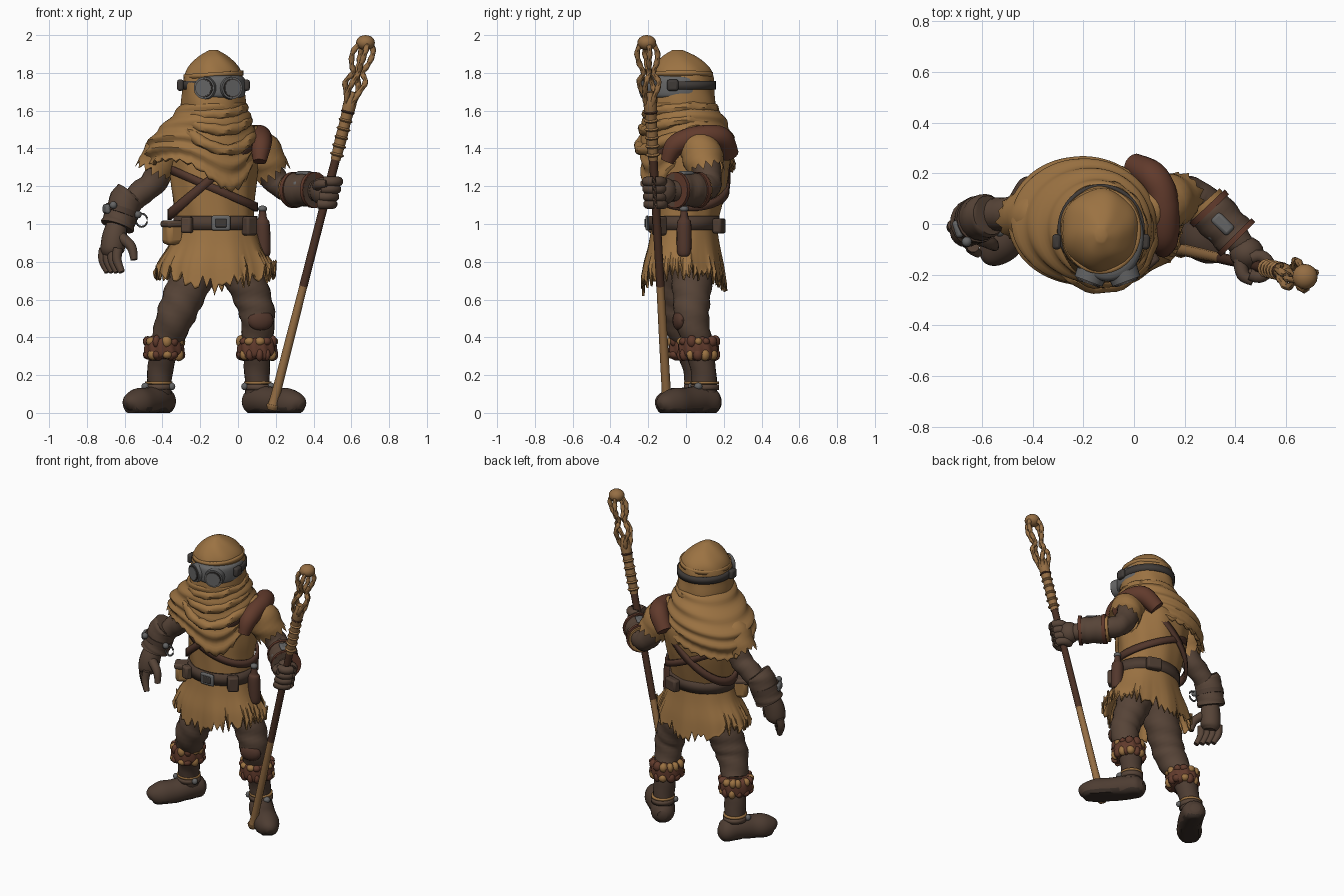
import bpy, bmesh, math, random
from mathutils import Vector, Matrix

random.seed(4)
if "Cube" in bpy.data.objects:
    bpy.data.objects.remove(bpy.data.objects["Cube"])
TAU = math.tau
made = []


def material(name, *rgb):
    m = bpy.data.materials.new(name)
    m.diffuse_color = (*rgb, 1)
    m.use_nodes = True
    for node in m.node_tree.nodes:
        if node.type == 'BSDF_PRINCIPLED':
            node.inputs["Base Color"].default_value = (*rgb, 1)
    return m


CLOTH = material("tan cloth", .33, .17, .055)
HIDE = material("dark brown hide", .095, .058, .039)
BOOT = material("boot leather", .075, .046, .032)
SOLE = material("boot sole", .04, .027, .02)
LEATHER = material("red brown leather", .12, .043, .025)
HOLSTER = material("dark red leather", .085, .038, .025)
WOOD = material("pale wood", .30, .155, .057)
DARKWOOD = material("dark wood", .07, .03, .018)
METAL = material("grey metal", .13, .13, .13)
DARK = material("dark strap", .05, .043, .039)


def finish(name, bm, *mats):
    bmesh.ops.recalc_face_normals(bm, faces=bm.faces)
    me = bpy.data.meshes.new(name)
    bm.to_mesh(me)
    bm.free()
    for m in mats:
        me.materials.append(m)
    ob = bpy.data.objects.new(name, me)
    bpy.context.scene.collection.objects.link(ob)
    made.append(ob)
    return ob


def spline(rows, k=5):
    """Catmull-Rom through tuples of any length."""
    out = []
    for i in range(len(rows) - 1):
        a, b, c, d = (rows[max(0, min(len(rows) - 1, i + o))] for o in (-1, 0, 1, 2))
        for s in range(k):
            t = s / k
            out.append([.5 * (2*q + (r-p)*t + (2*p-5*q+4*r-w)*t*t + (3*q-p-3*r+w)*t**3)
                        for p, q, r, w in zip(a, b, c, d)])
    return out + [list(rows[-1])]


def skin(name, rings, mat, cap=True, loop=False, thick=0):
    bm = bmesh.new()
    vs = [[bm.verts.new(p) for p in ring] for ring in rings]
    n = len(vs[0])
    for i in range(len(vs) if loop else len(vs) - 1):
        a, b = vs[i], vs[(i + 1) % len(vs)]
        for j in range(n):
            bm.faces.new((a[j], a[(j + 1) % n], b[(j + 1) % n], b[j]))
    if cap and not loop:
        bm.faces.new(vs[0])
        bm.faces.new(vs[-1])
    ob = finish(name, bm, mat)
    if thick:
        ob.modifiers.new("thickness", 'SOLIDIFY').thickness = thick
    return ob


def loft(name, rows, mat, warp=None, n=64, cap=True, thick=0, k=5):
    """Horizontal ellipses: x, y, z, x radius, y radius."""
    rows = spline(rows, k)
    rings = []
    for i, (x, y, z, rx, ry) in enumerate(rows):
        ring = []
        for j in range(n):
            a, t = TAU * j / n, i / (len(rows) - 1)
            s, dz = warp(a, t, j) if warp else (1, 0)
            ring.append(Vector((x + rx*s*math.cos(a), y + ry*s*math.sin(a), z + dz)))
        rings.append(ring)
    return skin(name, rings, mat, cap, False, thick)


def tube(name, rows, mat, n=16, jag=0, loop=False, k=5, lumps=0, flat_floor=False):
    """Round section swept along x, y, z, radius."""
    rows = list(rows) if loop else spline(rows, k)
    pts = [Vector(r[:3]) for r in rows]
    rings = []
    for i, p in enumerate(pts):
        nxt = pts[(i + 1) % len(pts)] if loop else pts[min(i + 1, len(pts) - 1)]
        prv = pts[i - 1] if loop else pts[max(i - 1, 0)]
        t = (nxt - prv).normalized()
        u = t.cross(Vector((0, 0, 1)) if loop else Vector((0, 1, 0))).normalized()
        v = t.cross(u)
        ring = []
        for j in range(n):
            a = TAU * j / n
            r = rows[i][3] * (1 + lumps * math.sin(i * 1.5 + 2 * a))
            q = p + u * r * math.cos(a) + v * r * math.sin(a)
            if i == len(pts) - 1 and jag:
                q += t * jag * (j % 2) * random.uniform(.4, 1)
            if flat_floor:
                q.z = max(q.z, 0)
            ring.append(q)
        rings.append(ring)
    return skin(name, rings, mat, not jag, loop)


def hoop(name, c, z, rx, ry, h, mat, tilt=0, thick=.02):
    rows = [(*c, z - h / 2, rx, ry), (*c, z + h / 2, rx, ry)]
    return loft(name, rows, mat, lambda a, t, j: (1, tilt * math.cos(a)), 48, False, thick, 1)


def place(c, size, rot):
    return Matrix.Translation(c) @ Matrix.Rotation(rot, 4, 'Z') @ Matrix.Diagonal((*size, 1))


def ball(name, c, size, mat, rot=0):
    bm = bmesh.new()
    bmesh.ops.create_uvsphere(bm, u_segments=16, v_segments=10, radius=1, matrix=place(c, size, rot))
    return finish(name, bm, mat)


def box(name, c, size, mat, rot=0, bevel=.012):
    bm = bmesh.new()
    bmesh.ops.create_cube(bm, size=1, matrix=place(c, size, rot))
    mod = finish(name, bm, mat).modifiers.new("soft edge", 'BEVEL')
    mod.width, mod.segments = bevel, 2


# Torso, hood and layered scarf
loft("tunic_body", [(-.12, -.01, .97, .2, .165), (-.13, .01, 1.12, .215, .185),
     (-.13, .025, 1.25, .23, .2), (-.13, .035, 1.4, .23, .2), (-.13, 0, 1.56, .15, .15)], CLOTH,
     lambda a, t, j: (1 + .015 * math.sin(9 * a + 5 * t), 0))


def toward(a, direction, width):
    return max(0, math.cos(a - direction)) ** width


loft("mantle", [(-.13, -.03, 1.64, .165, .185), (-.15, -.01, 1.56, .215, .215),
     (-.19, .01, 1.46, .272, .24), (-.205, .015, 1.38, .285, .245), (-.2, .015, 1.3, .275, .24)], CLOTH,
     lambda a, t, j: (1 + .034 * math.sin(TAU * 4.5 * t + 1.5 * math.cos(a)) + .07 * t * toward(a, -.95, 4),
                      t * (.06 * math.cos(a) - .16 * toward(a, -.9, 5) + .08 * toward(a, -2.5, 2))
                      + .012 * t**8 * math.sin(j * 2.3)),
     80, False, .02, 7)
for i in range(3):
    ring = []
    for j in range(48):
        a = TAU * j / 48
        ring.append((-.13 + (.155 + .022*i) * math.cos(a), -.03 + (.175 + .02*i) * math.sin(a),
                     1.6 - .055*i - .045*(i + .5) * toward(a, -1.25, 2) + .02 * math.cos(a + i), .03))
    tube("scarf_fold", ring, CLOTH, 10, loop=True, lumps=.12)
loft("hood", [(-.13, -.03, 1.54, .155, .18), (-.13, -.03, 1.62, .17, .19), (-.13, -.03, 1.7, .165, .18),
     (-.13, -.025, 1.77, .16, .17), (-.13, -.025, 1.83, .135, .148), (-.13, -.035, 1.885, .08, .095),
     (-.13, -.045, 1.922, .02, .025)], CLOTH, lambda a, t, j: (1 + .018 * math.sin(6*a + 9*t), 0))
hoop("hood_brow", (-.13, -.027), 1.79, .158, .17, .025, CLOTH, .01)

# Goggles
hoop("goggle_strap", (-.13, -.02), 1.735, .172, .178, .045, DARK)
loft("goggle_frame", [(-.105, -.05, 1.665, .12, .15), (-.105, -.05, 1.685, .142, .174),
     (-.105, -.05, 1.765, .142, .174), (-.105, -.05, 1.785, .12, .15)], METAL)
for s in (-1, 1):
    for label, r, off, mat in (("rim", .062, 0, METAL), ("groove", .052, .006, DARK), ("glass", .046, .009, METAL)):
        bm = bmesh.new()
        m = (Matrix.Translation((-.105 + s * .066, -.203, 1.72)) @ Matrix.Rotation(s * .36, 4, 'Z')
             @ Matrix.Rotation(math.pi / 2, 4, 'X') @ Matrix.Translation((0, 0, off)))
        bmesh.ops.create_cone(bm, cap_ends=True, segments=28, radius1=r, radius2=r * .94, depth=.05, matrix=m)
        finish("goggle_" + label, bm, mat)
    box("goggle_hinge", (-.13 + s * .175, -.07, 1.735), (.035, .06, .06), DARK)

# Ragged skirt of the tunic, belt and straps
hem = [(.075 if j % 2 else 0) * random.random() + random.uniform(-.025, .025) for j in range(96)]
loft("tunic_skirt", [(-.12, -.01, 1.02, .205, .168), (-.12, -.012, .9, .24, .187),
     (-.125, -.015, .78, .292, .212), (-.125, -.015, .665, .318, .226)], CLOTH,
     lambda a, t, j: (1 + .035 * t * math.sin(9 * a), t**3 * (hem[j] + .09 * abs(math.cos(a)) - .025)),
     96, False, .014)
hoop("belt", (-.12, -.01), 1.005, .222, .187, .075, BOOT)
box("belt_buckle", (-.09, -.205, 1.005), (.1, .02, .08), METAL)
box("buckle_plate", (-.09, -.212, 1.005), (.06, .018, .045), DARK, bevel=.005)
hoop("chest_strap", (-.13, .022), 1.25, .243, .213, .055, HOLSTER, .2)
hoop("cross_strap", (-.13, .022), 1.19, .235, .208, .045, HOLSTER, -.1)
tube("shoulder_guard", [(.115, -.1, 1.33, .035), (.12, -.06, 1.41, .055), (.12, .02, 1.45, .06),
     (.11, .12, 1.465, .06), (.07, .19, 1.45, .06), (0, .23, 1.37, .05)], LEATHER)
box("side_pouch", (-.345, -.1, .95), (.1, .09, .12), CLOTH, .5, .025)
box("side_pouch_flap", (-.345, -.105, 1.0), (.106, .096, .035), HIDE, .5)
box("front_pouch", (-.27, -.17, .995), (.06, .05, .085), HIDE, -.4)
box("hip_pouch", (.06, -.14, .99), (.07, .06, .1), BOOT, .7)
tube("hip_holster", [(.13, -.01, 1.07, .018), (.13, -.01, 1.03, .024), (.13, -.01, 1.0, .038),
     (.135, -.01, .86, .038), (.135, -.01, .83, .028)], HOLSTER)
ball("holster_cap", (.13, -.01, 1.08), (.024, .024, .018), METAL)
box("back_pouch", (-.02, .175, .99), (.1, .05, .08), BOOT, -.3)

# Sleeves, arms and gauntlets
tube("right_sleeve", [(-.3, .03, 1.45, .08), (-.385, .03, 1.385, .105), (-.44, .03, 1.29, .098)], CLOTH, 28, .05, lumps=.04)
tube("left_sleeve", [(.03, .05, 1.45, .09), (.12, .08, 1.38, .11), (.17, .105, 1.29, .098)], CLOTH, 28, .05, lumps=.04)
tube("right_arm", [(-.38, .03, 1.37, .08), (-.44, .04, 1.23, .07), (-.52, .04, 1.16, .066), (-.61, .03, 1.07, .06)], HIDE, lumps=.04)
tube("left_arm", [(.11, .09, 1.37, .08), (.19, .12, 1.24, .07), (.26, .1, 1.19, .068),
     (.36, .0, 1.18, .06), (.45, -.12, 1.17, .05)], HIDE, lumps=.04)
tube("right_cuff", [(-.57, .035, 1.16, .078), (-.59, .03, 1.13, .088), (-.625, .015, 1.03, .088),
     (-.64, .005, .985, .09)], HIDE, 20, lumps=.03)
tube("left_cuff", [(.28, .08, 1.18, .075), (.305, .05, 1.18, .09), (.37, -.02, 1.18, .085),
     (.41, -.06, 1.18, .09)], HIDE, 20, lumps=.03)
tube("right_cuff_band", [(-.61, .02, 1.08, .093), (-.62, .016, 1.05, .093)], BOOT, 20, k=1)
for p, q, r, mat in (((.275, .085), (.29, .068), .084, CLOTH), ((.288, .07), (.305, .052), .096, LEATHER),
                     ((.395, -.045), (.41, -.06), .096, LEATHER)):
    tube("left_cuff_trim", [(*p, 1.18, r), (*q, 1.18, r)], mat, 20, k=1)
box("left_cuff_plate", (.35, 0, 1.267), (.05, .09, .025), METAL, .8)
box("right_cuff_plate", (-.695, -.02, 1.08), (.03, .07, .05), METAL, .3)
for x, y, z in ((-.66, -.07, 1.1), (-.53, -.03, 1.05), (.31, -.045, 1.21)):
    ball("cuff_buckle", (x, y, z), (.02, .02, .02), METAL)
tube("right_cuff_ring", [(-.51 + .03 * math.cos(TAU*j/16), -.02, 1.02 + .035 * math.sin(TAU*j/16), .006)
     for j in range(16)], METAL, 6, loop=True)

# Hands
tube("right_palm", [(-.64, 0, 1.0, .055), (-.655, -.02, .93, .065), (-.665, -.03, .86, .062), (-.665, -.035, .83, .04)], HIDE)
for i in range(4):
    x, y = -.71 + .025 * i, -.005 - .027 * i
    tube("right_finger", [(x, y, .87, .026), (x - .005, y - .01, .81, .024), (x + .02, y - .03, .745, .017)], HIDE, 10)
tube("right_thumb", [(-.62, -.05, .93, .03), (-.565, -.075, .88, .026), (-.55, -.09, .81, .018)], HIDE, 10)


def staff(z):
    return Vector((.175 + .255 * z, -.098 - .056 * z, z))


ball("left_palm", (.445, -.115, 1.175), (.068, .066, .072), HIDE)
for i in range(4):
    c = staff(1.105 + .04 * i)
    tube("left_finger", [(c.x + .045 * math.cos(a), c.y + .042 * math.sin(a), c.z, .026)
         for a in (2.2, 1.3, .4, -.5, -1.4, -2.3)], HIDE, 10, k=3)
tube("left_thumb", [(.42, -.14, 1.2, .03), (.43, -.2, 1.21, .026), (.47, -.225, 1.215, .02)], HIDE, 10)

# Legs and boots
legs = {
    "right": [(-.2, .0, .86, .12), (-.245, -.015, .72, .115), (-.295, -.03, .6, .107), (-.335, -.03, .5, .1),
              (-.38, .01, .38, .08), (-.41, .05, .24, .068), (-.42, .065, .1, .066)],
    "left": [(-.02, .02, .86, .12), (.035, .03, .72, .11), (.08, .03, .6, .098), (.105, .03, .5, .092),
             (.1, .06, .38, .078), (.1, .09, .24, .068), (.105, .1, .1, .066)]}
feet = {
    "right": [(-.37, .17, .06, .03), (-.39, .14, .06, .07), (-.43, .06, .065, .078), (-.48, -.02, .055, .078),
              (-.53, -.08, .05, .08), (-.57, -.125, .045, .055), (-.585, -.14, .035, .02)],
    "left": [(.06, .175, .06, .03), (.08, .14, .06, .07), (.13, .07, .065, .078), (.2, .0, .055, .078),
             (.265, -.065, .05, .08), (.32, -.115, .045, .055), (.34, -.135, .035, .02)]}
for side, path in legs.items():
    out = -1 if side == "right" else 1
    tube(side + "_leg", path[:5], HIDE, 20, lumps=.04)
    tube(side + "_boot_shaft", path[4:], BOOT, 20, lumps=.03)
    foot = tube(side + "_boot", feet[side], BOOT, 20, flat_floor=True)
    foot.data.materials.append(SOLE)
    for f in foot.data.polygons:
        f.material_index = int(f.center.z < .02)
    # Shaggy cuff: a rolled band with uneven tufts above and below
    x, y = path[4][0] - (.012 if side == "right" else 0), path[4][1] + .005
    loft(side + "_cuff_roll", [(x, y, .285, .075, .08), (x, y, .3, .1, .102), (x, y, .345, .104, .106),
         (x, y, .385, .095, .1), (x, y, .4, .07, .075)], LEATHER,
         lambda a, t, j: (1 + .035 * math.sin(11 * a + 4 * t), .008 * math.sin(7 * a)))
    bm = bmesh.new()
    for i in range(26):
        a, row = TAU * i / 13 + random.uniform(-.1, .1), i // 13
        c = (x + .087 * math.cos(a), y + .09 * math.sin(a), .378 - .07 * row)
        old = set(bm.faces)
        bmesh.ops.create_icosphere(bm, subdivisions=2, radius=1, matrix=place(
            c, (.027, random.uniform(.02, .03), random.uniform(.02, .036)), a))
        tan = random.random() < (.7 if row == 0 else .4)
        for f in set(bm.faces) - old:
            f.material_index = int(tan)
    finish(side + "_cuff_tufts", bm, LEATHER, CLOTH)
    ax, ay = path[-1][:2]
    hoop(side + "_ankle_strap", (ax, ay), .135, .074, .076, .03, HIDE)
    hoop(side + "_ankle_cord", (ax, ay), .16, .073, .075, .014, CLOTH)
    ball(side + "_ankle_buckle", (ax + out * .07, ay - .035, .14), (.022, .022, .02), METAL)
    ball(side + "_ankle_stud", (ax - out * .07, ay - .035, .14), (.018, .018, .02), METAL)
ball("left_knee_patch", (.12, -.035, .49), (.07, .035, .055), HOLSTER, .2)

# Staff with carved grip and open cage head


def rod(name, mat, *spec):
    tube(name, [(*staff(z), r) for z, r in spec], mat, 12)


rod("staff_lower", WOOD, (.015, .024), (.04, .034), (.08, .025), (.4, .023), (.68, .021))
rod("staff_middle", DARKWOOD, (.67, .022), (1.0, .022), (1.36, .023))
rod("staff_grip", WOOD, (1.34, .026), (1.45, .031), (1.55, .03), (1.64, .035), (1.7, .02))
for i in range(6):
    z = 1.36 + i * .045
    rod("grip_ring", DARKWOOD if i == 5 else WOOD, (z, .03), (z + .008, .038), (z + .016, .03))
for i in range(4):
    a = TAU * i / 4 + .4
    rows = []
    for z, r, turn in ((1.62, .018, 0), (1.68, .038, .4), (1.75, .055, .9), (1.8, .026, 1.3),
                       (1.85, .046, 1.3), (1.91, .055, 1.4), (1.96, .03, 1.5)):
        p = staff(z) + Vector((r * math.cos(a + turn), r * math.sin(a + turn), 0))
        rows.append((*p, .014))
    tube("cage_strand", rows, WOOD, 8, lumps=.15)
ball("staff_knob", staff(1.96), (.05, .05, .04), WOOD)

bpy.ops.object.select_all(action='DESELECT')
for ob in made:
    ob.select_set(True)
bpy.context.view_layer.objects.active = made[0]
bpy.ops.object.shade_smooth_by_angle(angle=math.radians(40))
